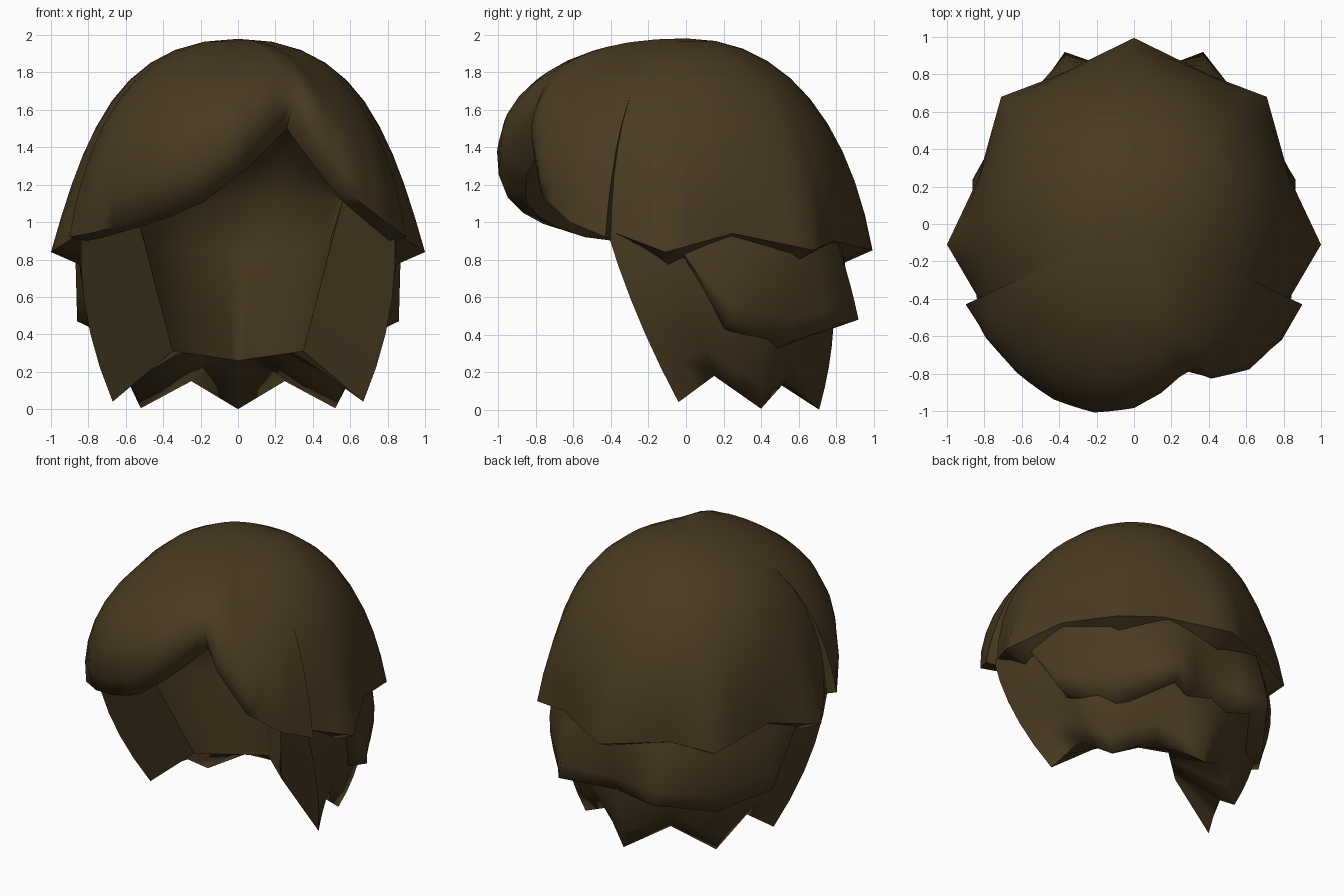
import bpy, bmesh, math
from mathutils import Vector

if "Cube" in bpy.data.objects:
    bpy.data.objects.remove(bpy.data.objects["Cube"])

mat = bpy.data.materials.new("brown_hair")
mat.diffuse_color = (0.066, 0.043, 0.016, 1)
mat.use_nodes = True
mat.node_tree.nodes["Principled BSDF"].inputs["Base Color"].default_value = mat.diffuse_color


def loft(name, columns, closed=False, angle=80):
    """Skin a list of equal-length point columns."""
    bm = bmesh.new()
    cols = [[bm.verts.new(p) for p in c] for c in columns]
    n = len(cols)
    for i in range(n if closed else n - 1):
        a, b = cols[i], cols[(i + 1) % n]
        for j in range(len(a) - 1):
            bm.faces.new((a[j], a[j + 1], b[j + 1], b[j]))
    bmesh.ops.remove_doubles(bm, verts=bm.verts, dist=0.0005)
    bmesh.ops.recalc_face_normals(bm, faces=bm.faces)
    me = bpy.data.meshes.new(name)
    bm.to_mesh(me)
    bm.free()
    ob = bpy.data.objects.new(name, me)
    bpy.context.collection.objects.link(ob)
    me.materials.append(mat)
    bpy.ops.object.select_all(action='DESELECT')
    ob.select_set(True)
    bpy.context.view_layer.objects.active = ob
    bpy.ops.object.shade_smooth_by_angle(angle=math.radians(angle))
    return ob


def subdivide(rows, k, closed=False):
    """Linear in-between rows of parameters."""
    out = []
    n = len(rows)
    for i in range(n if closed else n - 1):
        a, b = rows[i], rows[(i + 1) % n]
        out += [tuple(p + (q - p) * s / k for p, q in zip(a, b)) for s in range(k)]
    return out if closed else out + [rows[-1]]


# Cap columns: rim x, y, z, then top handle, bulge radius, bulge height, lip drop
back = [
    (0, .995, .85, .55, .88, 1.5, .07),
    (.42, .79, .90, .58, .92, 1.48, .07),
    (.71, .68, .85, .60, .87, 1.5, .07),
    (.83, .25, .94, .62, .88, 1.46, .07),
    (1, -.11, .84, .65, .83, 1.46, .07),
    (.83, -.40, .95, .66, .91, 1.44, .05),
]
fringe = [
    (.90, -.43, .92, .66, .91, 1.44, .02),
    (.79, -.62, 1.0, .66, 1.02, 1.42, .02),
    (.61, -.77, 1.14, .66, 1.06, 1.5, .02),
    (.41, -.82, 1.41, .64, .98, 1.70, .06),
    (.29, -.79, 1.62, .60, .82, 1.80, .12),
    (.14, -.88, 1.42, .66, 1.02, 1.70, .06),
    (0, -.945, 1.27, .69, 1.13, 1.62, .02),
    (-.20, -.95, 1.13, .71, 1.21, 1.54, .02),
    (-.40, -.87, 1.05, .72, 1.23, 1.48, .02),
    (-.60, -.76, .99, .70, 1.17, 1.45, .02),
    (-.79, -.60, .94, .68, 1.06, 1.43, .02),
    (-.90, -.43, .92, .66, .91, 1.44, .02),
]


def cap_column(p, steps=10):
    x, y, z, h, r2, z2, drop = p
    r = math.hypot(x, y)
    pts = []
    for i in range(steps + 1):
        t = i / steps
        a, b, c = 3 * t * (1 - t) ** 2, 3 * t * t * (1 - t), t ** 3
        rad = a * h + b * r2 + c * r
        hgt = ((1 - t) ** 3 + a) * 1.98 + b * z2 + c * z
        pts.append(Vector((x / r * rad, y / r * rad, hgt)))
    k = .90 if y < -.41 else .84
    pts.append(Vector((x * k, y * k, z - drop)))
    return pts


mirrored = [(-p[0],) + p[1:] for p in reversed(back[1:])]
loft("cap_and_swept_fringe",
     [cap_column(p) for p in subdivide(back + fringe + mirrored, 3, True)],
     closed=True, angle=65)


# Inner hollow behind the fringe
def bottom_arc(th):
    u = 1 - 2 * th / math.pi
    return Vector((.35 * u, .34 * (1 - abs(u)), .26 + .05 * abs(u)))


def upper_arc(th):
    return Vector((.56 * math.cos(th), -.34 + .62 * math.sin(th), 1.12))


lining = []
fr = subdivide(fringe, 2)
for i, p in enumerate(fr):
    th = math.pi * i / (len(fr) - 1)
    top, mid, low = cap_column(p)[-1], upper_arc(th), bottom_arc(th)
    column = [top]
    for t in (.3, .55, .8):
        q = top.lerp(mid, t)
        q.z += .26 * math.sin(th) * math.sin(math.pi * t)
        column.append(q)
    lining.append(column + [mid, mid.lerp(low, .33), mid.lerp(low, .67), low])
loft("inner_lining", lining)


# Lower layers: top x, y, z, then tip x, y, z, then bulge
def layer_column(p, steps=5):
    a, b = Vector(p[:3]), Vector(p[3:6])
    out = Vector((a.x, a.y, 0)).normalized()
    return [a.lerp(b, i / steps) + out * p[6] * 4 * (i / steps) * (1 - i / steps)
            for i in range(steps + 1)]


def both_sides(half):
    left = [(-p[0], p[1], p[2], -p[3]) + p[4:] for p in reversed(half[:-1])]
    return half + left


# Middle layer of points under the cap
middle = both_sides([
    (.86, -.08, .94, .87, -.02, .84, .0),
    (.81, .22, .94, .86, .24, .47, .02),
    (.66, .54, .94, .63, .55, .36, .05),
    (.36, .79, .94, .37, .92, .48, .01),
    (0, .84, .94, 0, .78, .44, .03),
])
cols = []
for p in subdivide(middle, 2):
    c = layer_column(p)
    c.append(Vector((c[-1].x * .86, c[-1].y * .86, c[-1].z - .04)))
    cols.append(c)
loft("middle_layer", cols)

# Bottom layer of points, with underside running to the hollow
lower = both_sides([
    (.84, -.42, .95, .67, -.04, .04, .06),
    (.85, -.08, .92, .59, .15, .18, .08),
    (.71, .42, .58, .52, .40, .005, .03),
    (.38, .70, .56, .25, .53, .15, .04),
    (0, .79, .56, 0, .71, 0, .02),
])
low_params = subdivide(lower, 2)
cols = []
for i, p in enumerate(low_params):
    cols.append(layer_column(p) + [bottom_arc(math.pi * i / (len(low_params) - 1))])
loft("lower_layer", cols)

# Inward-facing panels beside the face
for side, col, th in (("right", cols[0], 0), ("left", cols[-1], math.pi)):
    hi, lo = upper_arc(th), bottom_arc(th)
    loft(side + "_side_panel", [[p, hi.lerp(lo, i / 5)] for i, p in enumerate(col[:6])])
